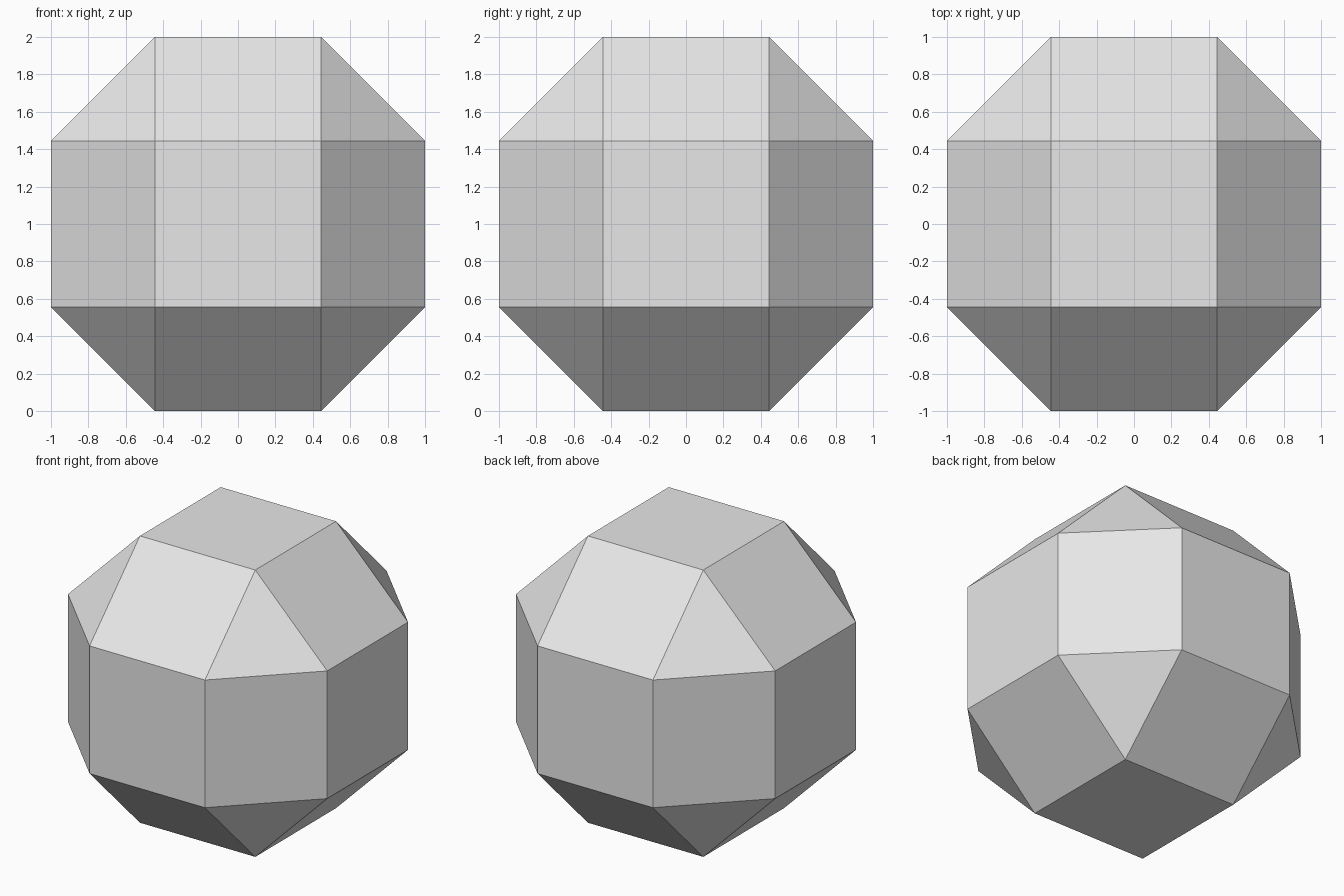
import bpy
import bmesh
import math
from itertools import permutations, product

cube = bpy.data.objects.get("Cube")
if cube:
    bpy.data.objects.remove(cube, do_unlink=True)

# Plain grey surface
GREY = (0.8, 0.8, 0.8, 1.0)
grey = bpy.data.materials.new("light_grey")
grey.use_nodes = True
grey.diffuse_color = GREY
shader = next(n for n in grey.node_tree.nodes if n.type == "BSDF_PRINCIPLED")
shader.inputs["Base Color"].default_value = GREY

# Faceted ball: eighteen four-sided faces and eight corner triangles
RADIUS = 1.0
HALF_FACE = 0.445
bm = bmesh.new()
for corner in sorted(set(permutations((HALF_FACE, HALF_FACE, RADIUS)))):
    for signs in product((-1, 1), repeat=3):
        x, y, z = (c * s for c, s in zip(corner, signs))
        bm.verts.new((x, y, z + RADIUS))
bmesh.ops.convex_hull(bm, input=bm.verts[:])

# Merge the hull triangles that lie in one plane
bmesh.ops.dissolve_limit(bm, angle_limit=math.radians(1),
                         verts=bm.verts[:], edges=bm.edges[:])
bmesh.ops.recalc_face_normals(bm, faces=bm.faces[:])

mesh = bpy.data.meshes.new("faceted_ball")
bm.to_mesh(mesh)
bm.free()
mesh.materials.append(grey)
ball = bpy.data.objects.new("faceted_ball", mesh)
bpy.context.collection.objects.link(ball)
